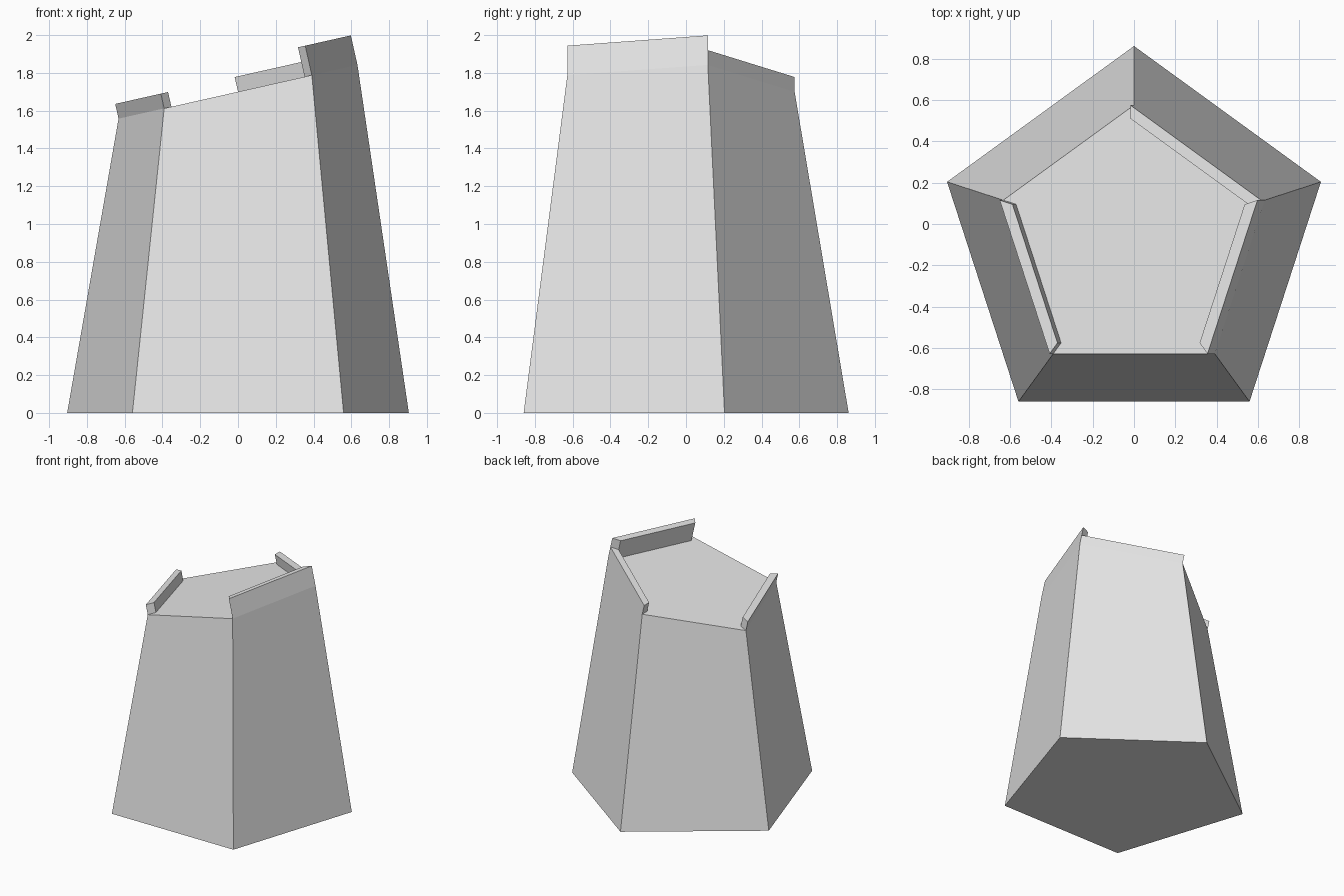
import bpy
import bmesh
from math import sin, cos, tau
from mathutils import Vector

cube = bpy.data.objects.get("Cube")
if cube:
    bpy.data.objects.remove(cube, do_unlink=True)

SIDES = 5
CENTRE_Y = -0.09
SLOPE = 0.225
TOP_Z = 1.70
UP = Vector((-SLOPE, 0, 1)).normalized()   # normal of the tilted top

grey = bpy.data.materials.new("plain grey")
grey.use_nodes = True
COLOUR = (0.8, 0.8, 0.8, 1)
grey.diffuse_color = COLOUR
grey.node_tree.nodes["Principled BSDF"].inputs["Base Color"].default_value = COLOUR


def base_point(radius, i):
    a = tau * i / SIDES
    return Vector((radius * sin(a), CENTRE_Y + radius * cos(a), 0))


def top_point(radius, i):
    p = base_point(radius, i)
    p.z = TOP_Z + SLOPE * p.x
    return p


def prism(name, lower, upper):
    """Closed flat-sided solid joining two matching outlines."""
    bm = bmesh.new()
    low = [bm.verts.new(p) for p in lower]
    high = [bm.verts.new(p) for p in upper]
    bm.faces.new(low)
    bm.faces.new(high)
    n = len(low)
    for i in range(n):
        j = (i + 1) % n
        bm.faces.new((low[i], low[j], high[j], high[i]))
    bmesh.ops.recalc_face_normals(bm, faces=bm.faces)
    mesh = bpy.data.meshes.new(name)
    bm.to_mesh(mesh)
    bm.free()
    mesh.materials.append(grey)
    obj = bpy.data.objects.new(name, mesh)
    bpy.context.collection.objects.link(obj)
    return obj


# Tapered five-sided body with a tilted top
OUTER, INNER = 0.665, 0.60
prism("body",
      [base_point(0.951, i) for i in range(SIDES)],
      [top_point(OUTER, i) for i in range(SIDES)])


# Mitred rims standing square on the tilted top
def rim(name, side, height):
    foot = [top_point(OUTER, side), top_point(OUTER, side + 1),
            top_point(INNER, side + 1), top_point(INNER, side)]
    prism(name, foot, [p + UP * height for p in foot])


rim("back_left_rim", 0, 0.08)
rim("left_tall_rim", 1, 0.16)
rim("right_rim", 3, 0.08)
